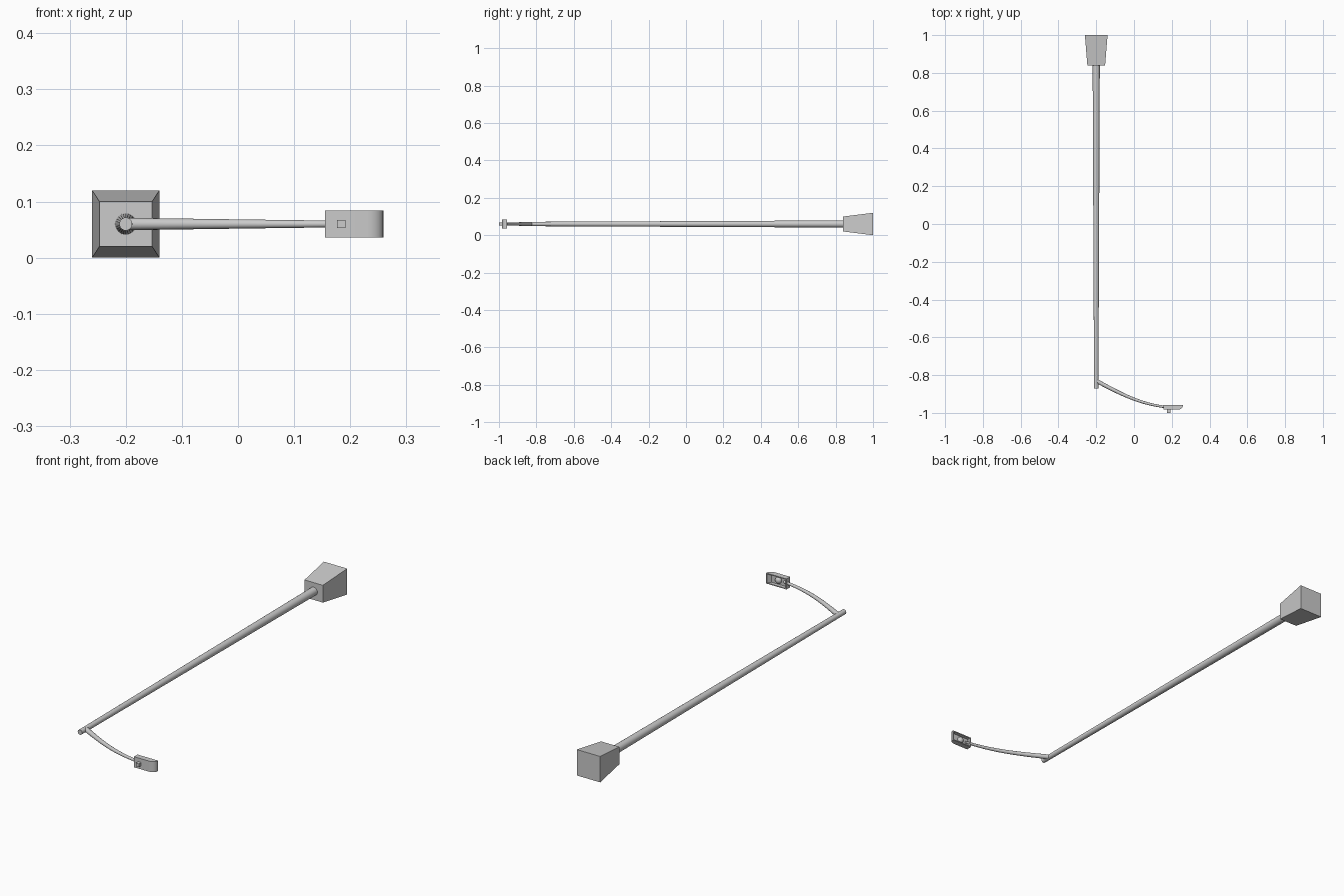
import bpy, bmesh, math
from mathutils import Vector

if "Cube" in bpy.data.objects:
    bpy.data.objects.remove(bpy.data.objects["Cube"])

ZC = 0.06      # height of the centre line
PX = -0.2      # x of the pole


def make(name, bm, smooth=False):
    bmesh.ops.recalc_face_normals(bm, faces=bm.faces)
    me = bpy.data.meshes.new(name)
    bm.to_mesh(me)
    bm.free()
    ob = bpy.data.objects.new(name, me)
    bpy.context.collection.objects.link(ob)
    if smooth:
        bpy.ops.object.select_all(action='DESELECT')
        ob.select_set(True)
        bpy.context.view_layer.objects.active = ob
        bpy.ops.object.shade_smooth_by_angle(angle=math.radians(40))
    return ob


def loft(rings):
    """Skin a list of closed rings and cap both ends."""
    bm = bmesh.new()
    loops = [[bm.verts.new(p) for p in r] for r in rings]
    n = len(loops[0])
    for a, b in zip(loops, loops[1:]):
        for i in range(n):
            j = (i + 1) % n
            bm.faces.new((a[i], a[j], b[j], b[i]))
    bm.faces.new(loops[0][::-1])
    bm.faces.new(loops[-1])
    return bm


def tube(path, r0, r1, sides):
    """Tapered tube along a path in the horizontal plane."""
    rings = []
    for k, p in enumerate(path):
        d = (path[min(k + 1, len(path) - 1)] - path[max(k - 1, 0)]).normalized()
        side = d.cross(Vector((0, 0, 1)))
        r = r0 + (r1 - r0) * k / (len(path) - 1)
        rings.append([p + r * (math.cos(a) * side + math.sin(a) * Vector((0, 0, 1)))
                      for a in (2 * math.pi * i / sides for i in range(sides))])
    return loft(rings)


def rect(y, hx, hz):
    return [(PX + sx * hx, y, ZC + sz * hz) for sx, sz in ((-1, -1), (1, -1), (1, 1), (-1, 1))]


# Tapered foot
make("base", loft([rect(1.0, 0.06, 0.06), rect(0.84, 0.047, 0.04)]))

# Long tapered pole
make("pole", tube([Vector((PX, 0.845, ZC)), Vector((PX, -0.872, ZC))], 0.019, 0.0115, 24), True)

# Curved arm (cubic Bezier path)
c = [Vector((x, y, ZC)) for x, y in ((-0.2, -0.83), (-0.07, -0.9), (0.03, -0.953), (0.175, -0.97))]
path = []
for k in range(17):
    t = k / 16
    path.append((1 - t) ** 3 * c[0] + 3 * t * (1 - t) ** 2 * c[1] + 3 * t * t * (1 - t) * c[2] + t ** 3 * c[3])
make("arm", tube(path, 0.011, 0.006, 16), True)

# Lamp head: profile with a rounded nose, hollowed from the +y side
prof = [(0.155, -0.957), (0.155, -0.983), (0.23, -0.983)]
for k in range(1, 7):
    a = math.radians(15 * k)
    prof.append((0.23 + 0.029 * math.sin(a), -0.961 - 0.022 * math.cos(a)))
prof.append((0.259, -0.957))
bm = loft([[(x, y, ZC + s * 0.0245) for x, y in prof] for s in (-1, 1)])
bm.normal_update()
bmesh.ops.recalc_face_normals(bm, faces=bm.faces)
face = max(bm.faces, key=lambda f: f.calc_center_median().y)
bmesh.ops.inset_region(bm, faces=[face], thickness=0.006)
ex = bmesh.ops.extrude_discrete_faces(bm, faces=[face])
for v in ex["faces"][0].verts:
    v.co.y -= 0.016
    if v.co.x > 0.22:
        v.co.x -= 0.012
make("lamp_head", bm, True)

# Bulb inside the head
bm = bmesh.new()
bmesh.ops.create_uvsphere(bm, u_segments=16, v_segments=10, radius=0.015)
for v in bm.verts:
    v.co = Vector((0.205, -0.97, ZC)) + Vector((v.co.x, v.co.y * 0.85, v.co.z))
make("bulb", bm, True)

# Small light sensor on the outside of the head
bm = bmesh.new()
bmesh.ops.create_cube(bm, size=1)
for v in bm.verts:
    v.co = Vector((0.184, -0.99, ZC)) + Vector((v.co.x * 0.016, v.co.y * 0.02, v.co.z * 0.015))
make("light_sensor", bm)
